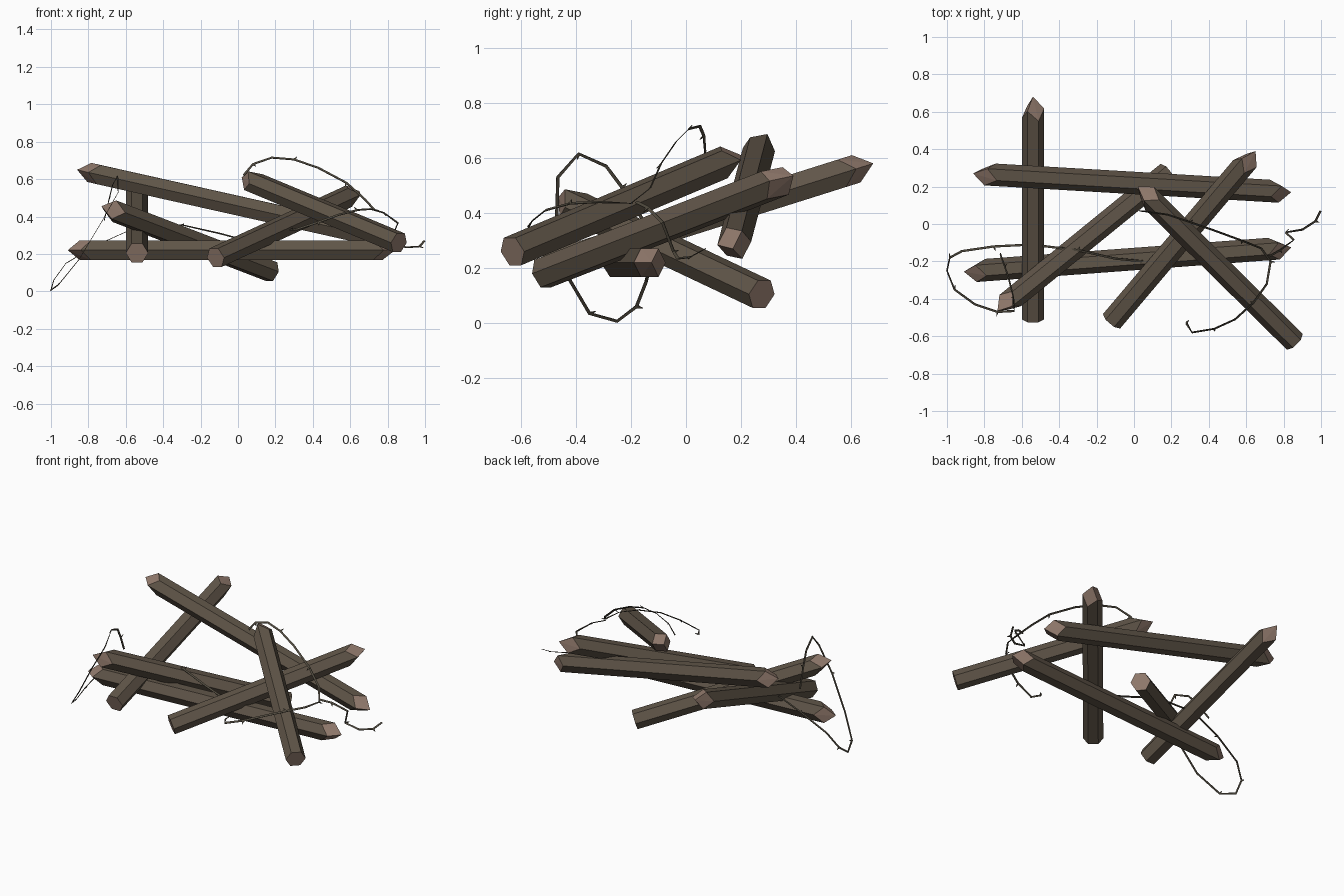
import bpy, bmesh, math
from mathutils import Vector

if "Cube" in bpy.data.objects:
    bpy.data.objects.remove(bpy.data.objects["Cube"])


def material(name, rgb):
    m = bpy.data.materials.new(name)
    m.diffuse_color = (*rgb, 1)
    m.use_nodes = True
    m.node_tree.nodes["Principled BSDF"].inputs["Base Color"].default_value = m.diffuse_color
    return m


bark = material("dark bark", (0.118, 0.092, 0.066))
cut_wood = material("cut wood", (0.285, 0.195, 0.152))
steel = material("rusty wire", (0.08, 0.068, 0.048))


def add_object(name, bm, mats):
    me = bpy.data.meshes.new(name)
    bm.to_mesh(me)
    bm.free()
    for m in mats:
        me.materials.append(m)
    ob = bpy.data.objects.new(name, me)
    bpy.context.collection.objects.link(ob)
    return ob


def log(name, a, b, both=False, r=0.06):
    """Six-sided stake from a to b, sharpened at b (and at a if both)."""
    a, b = Vector(a), Vector(b)
    d = (b - a).normalized()
    side = d.cross(Vector((0, 0, 1)))
    # logs running along x or y keep their widest side level
    side.normalize()
    up = side.cross(d)
    bm = bmesh.new()

    def ring(p, direction, depths):
        for i in range(6):
            t = i * math.pi / 3
            q = p + r * (math.cos(t) * side + math.sin(t) * up)
            bm.verts.new(q - direction * depths[i % 2])

    def point(p, direction):
        bm.verts.new(p)
        ring(p, direction, (0.065, 0.12))

    point(b, d)
    if both:
        point(a, -d)
    else:
        ring(a, d, (0, 0))
    bmesh.ops.convex_hull(bm, input=bm.verts)
    bmesh.ops.dissolve_limit(bm, angle_limit=0.02, verts=bm.verts, edges=bm.edges)
    bmesh.ops.recalc_face_normals(bm, faces=bm.faces)
    # everything that is not a long side face is freshly cut wood
    for f in bm.faces:
        f.material_index = 1 if abs(f.normal.dot(d)) > 0.05 else 0
    return add_object(name, bm, (bark, cut_wood))


def barbed_wire(name, pts, n, w=0.006):
    """Flat wire strip along pts, lying across n, with small barbs."""
    pts = [Vector(p) for p in pts]
    n = Vector(n).normalized()
    bm = bmesh.new()
    rows = []
    last = None
    for i, p in enumerate(pts):
        t = (pts[min(i + 1, len(pts) - 1)] - pts[max(i - 1, 0)]).normalized()
        o = t.cross(n).normalized()
        if last and o.dot(last) < 0:
            o = -o
        last = o
        rows.append([bm.verts.new(p + o * w), bm.verts.new(p - o * w)])
        if i % 2:
            s = 1 if i % 4 == 1 else -1
            barb = [p + t * 0.008, p - t * 0.008, p + o * s * 0.024 + t * 0.008]
            bm.faces.new([bm.verts.new(q) for q in barb])
    for r0, r1 in zip(rows, rows[1:]):
        bm.faces.new((r0[0], r0[1], r1[1], r1[0]))
    ob = add_object(name, bm, (steel,))
    mod = ob.modifiers.new("thickness", 'SOLIDIFY')
    mod.thickness = 0.003
    mod.offset = 0
    return ob


# Pile of stakes
log("left_cross_log", (-0.54, -0.51, 0.205), (-0.54, 0.68, 0.58))
log("rear_long_log", (-0.86, 0.27, 0.65), (0.84, 0.17, 0.27), both=True)
log("front_long_log", (-0.91, -0.255, 0.22), (0.84, -0.125, 0.22), both=True)
log("low_diagonal_log", (0.18, 0.275, 0.105), (-0.73, -0.465, 0.455))
log("right_rising_log", (-0.12, -0.52, 0.18), (0.65, 0.39, 0.535))
log("top_diagonal_log", (0.86, -0.63, 0.26), (0.02, 0.20, 0.61))

# Loop of wire around the left ends
barbed_wire("left_wire", [
    (-0.715, -0.16, 0.38), (-0.69, -0.23, 0.49), (-0.67, -0.29, 0.57),
    (-0.645, -0.39, 0.615), (-0.64, -0.465, 0.53), (-0.73, -0.47, 0.37),
    (-0.85, -0.43, 0.17), (-0.96, -0.35, 0.035), (-1.0, -0.25, 0.007),
    (-0.985, -0.18, 0.06), (-0.92, -0.145, 0.15), (-0.75, -0.12, 0.25),
    (-0.55, -0.11, 0.34), (-0.3, -0.14, 0.355), (-0.1, -0.185, 0.31),
    (0.05, -0.2, 0.27)], (0.86, 0, -0.5))

# Arched wire loop over the right logs, and its loose tail
barbed_wire("right_wire", [
    (0.03, 0.07, 0.62), (0.08, 0.065, 0.68), (0.18, 0.05, 0.715),
    (0.3, 0.01, 0.705), (0.43, -0.035, 0.66), (0.58, -0.09, 0.58),
    (0.68, -0.13, 0.49), (0.73, -0.2, 0.435), (0.71, -0.32, 0.44),
    (0.64, -0.42, 0.435), (0.54, -0.51, 0.41), (0.43, -0.56, 0.37),
    (0.31, -0.58, 0.33), (0.28, -0.53, 0.33)], (0.1, -0.75, 0.65))
barbed_wire("wire_tail", [
    (0.71, -0.18, 0.44), (0.78, -0.14, 0.42), (0.855, -0.085, 0.365),
    (0.81, -0.045, 0.26), (0.9, -0.03, 0.235), (0.97, 0.015, 0.24),
    (0.997, 0.07, 0.27)], (0, -0.6, 0.8))
